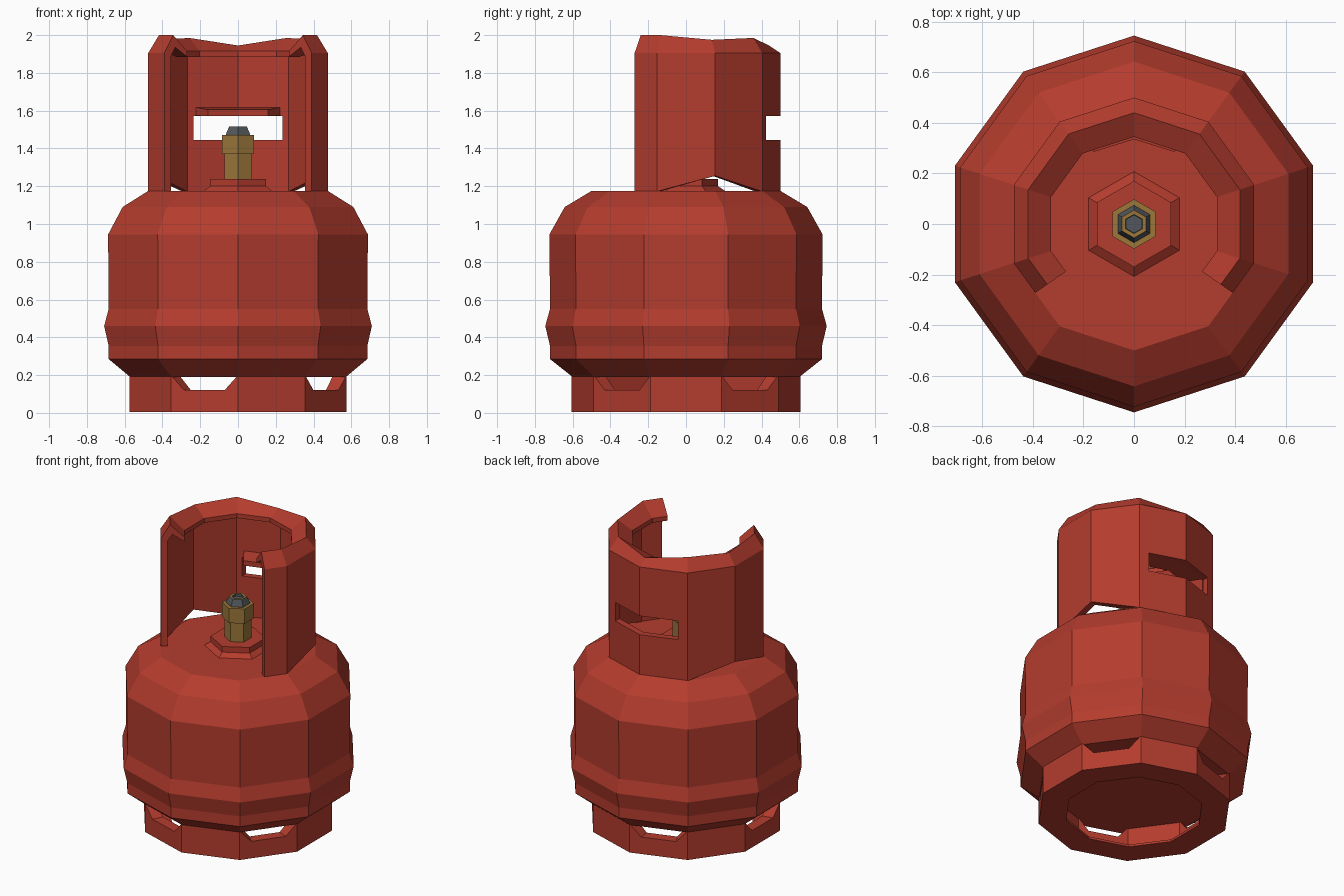
import bpy, bmesh
from math import sin, cos, pi, radians
from mathutils import Vector

if "Cube" in bpy.data.objects:
    bpy.data.objects.remove(bpy.data.objects["Cube"])


def mat(name, col):
    m = bpy.data.materials.new(name)
    m.diffuse_color = (*col, 1)
    m.use_nodes = True
    m.node_tree.nodes["Principled BSDF"].inputs["Base Color"].default_value = m.diffuse_color
    return m


RED = mat("red_paint", (0.456, 0.045, 0.027))
BRASS = mat("brass", (0.33, 0.185, 0.042))
GREY = mat("dark_grey", (0.085, 0.093, 0.103))


def make(name, verts, faces, mats):
    """Mesh object with merged points and outward normals."""
    me = bpy.data.meshes.new(name)
    me.from_pydata(verts, [], faces)
    bm = bmesh.new()
    bm.from_mesh(me)
    bmesh.ops.remove_doubles(bm, verts=bm.verts, dist=1e-5)
    bmesh.ops.recalc_face_normals(bm, faces=bm.faces)
    bm.to_mesh(me)
    bm.free()
    for m in mats:
        me.materials.append(m)
    ob = bpy.data.objects.new(name, me)
    bpy.context.collection.objects.link(ob)
    return ob


def lathe(name, profile, sides, mats):
    """Revolve (r, z) profile, vertex on +y, capped at both ends."""
    verts = [(r * cos(pi / 2 + 2 * pi * k / sides), r * sin(pi / 2 + 2 * pi * k / sides), z)
             for r, z in profile for k in range(sides)]
    faces = [(i * sides + k, i * sides + (k + 1) % sides,
              (i + 1) * sides + (k + 1) % sides, (i + 1) * sides + k)
             for i in range(len(profile) - 1) for k in range(sides)]
    n = len(verts)
    faces += [tuple(range(sides)), tuple(range(n - sides, n))]
    return make(name, verts, faces, mats)


# tank body: ten-sided, with a raised band low down
lathe("tank_body", [(0.60, 0.19), (0.72, 0.285), (0.72, 0.355), (0.745, 0.46), (0.72, 0.55),
                    (0.723, 0.945), (0.642, 1.09), (0.50, 1.175)], 10, [RED])

# foot ring: alternate panels have a trapezoid opening at the top
verts, faces = [], []


def add_face(pts):
    faces.append(tuple(range(len(verts), len(verts) + len(pts))))
    verts.extend(pts)


def corner(k):
    a = radians(18 + 36 * k)
    return Vector((cos(a), sin(a), 0))


ZB, ZT, ZH, ZL = 0.005, 0.20, 0.12, 0.035
for k in range(10):
    p, q = corner(k), corner(k + 1)

    def at(r, t, z):
        v = p.lerp(q, t) * r
        return (v.x, v.y, z)

    top = [(1, ZT), (0.8, ZH), (0.2, ZH), (0, ZT)] if k % 2 == 0 else [(1, ZT), (0, ZT)]
    for r, zb in ((0.605, ZB), (0.53, ZL)):
        add_face([at(r, 0, zb), at(r, 1, zb)] + [at(r, t, z) for t, z in top])
    for (t0, z0), (t1, z1) in zip(top, top[1:]):
        add_face([at(0.605, t0, z0), at(0.605, t1, z1), at(0.53, t1, z1), at(0.53, t0, z0)])
    # inward lip under the ring
    for (r0, z0), (r1, z1) in (((0.605, ZB), (0.43, ZB)), ((0.43, ZB), (0.43, 0.02)),
                               ((0.43, 0.02), (0.53, ZL))):
        add_face([at(r0, 0, z0), at(r0, 1, z0), at(r1, 1, z1), at(r1, 0, z1)])
make("foot_ring", verts, faces, [RED])

# collar: open-fronted guard with a curled-in top rim
end_r = corner(-1).lerp(corner(-2), 0.47)
half = [(end_r, 1.172, 2.0), (corner(-1), 1.172, 2.0), (corner(0), 1.255, 1.975),
        (corner(1), 1.172, 1.985)]
flip = [(Vector((-d.x, d.y, 0)), b, t) for d, b, t in reversed(half)]
stations = half + [(corner(2), 1.172, 1.945)] + flip
verts, faces = [], []
for d, zb, zt in stations:
    for r, z in ((0.5, zb), (0.5, 1.905), (0.44, zt), (0.345, 1.915), (0.345, 1.885),
                 (0.425, 1.935), (0.455, 1.89), (0.455, zb)):
        verts.append((d.x * r, d.y * r, z))
for i in range(len(stations) - 1):
    for j in range(8):
        a, b = i * 8, i * 8 + 8
        faces.append((a + j, a + (j + 1) % 8, b + (j + 1) % 8, b + j))
faces += [tuple(range(8)), tuple(range(len(verts) - 8, len(verts)))]
collar = make("collar", verts, faces, [RED])

# hand slot through the back of the collar
box = [(x, y, z) for x in (-0.235, 0.235) for y in (0.30, 0.60) for z in (1.445, 1.572)]
cutter = make("slot_cutter", box, [(0, 1, 3, 2), (4, 5, 7, 6), (0, 1, 5, 4), (2, 3, 7, 6),
                                   (0, 2, 6, 4), (1, 3, 7, 5)], [RED])
cutter.hide_render = True
cutter.hide_viewport = True
cut = collar.modifiers.new("slot", "BOOLEAN")
cut.operation = "DIFFERENCE"
cut.solver = "EXACT"
cut.object = cutter

# hand grip: flange bent inward along the top of the slot
grip = [(-0.235, 0.40), (0, 0.475), (0.235, 0.40), (0.16, 0.285), (0, 0.335), (-0.16, 0.285)]
low = [(x, y, 1.574 if y > 0.39 else 1.572) for x, y in grip]
high = [(x, y, 1.62 if y > 0.39 else 1.605) for x, y in grip]
sides = [(i, (i + 1) % 6, (i + 1) % 6 + 6, i + 6) for i in range(6)]
make("hand_grip", low + high, sides + [(0, 1, 4, 5), (1, 2, 3, 4), (6, 7, 10, 11), (7, 8, 9, 10)],
     [RED])

# valve boss, valve body and nozzle: six-sided
lathe("valve_boss", [(0.215, 1.17), (0.17, 1.20), (0.17, 1.238)], 6, [RED])
lathe("valve_body", [(0.083, 1.23), (0.083, 1.37), (0.098, 1.37), (0.098, 1.47)], 6, [BRASS])
nozzle = lathe("nozzle", [(0.074, 1.465), (0.074, 1.475), (0.055, 1.515), (0.038, 1.514),
                          (0.036, 1.50)], 6, [GREY, BRASS])
for f in nozzle.data.polygons:  # brass rim around the dark outlet
    if f.center.z > 1.51:
        f.material_index = 1
